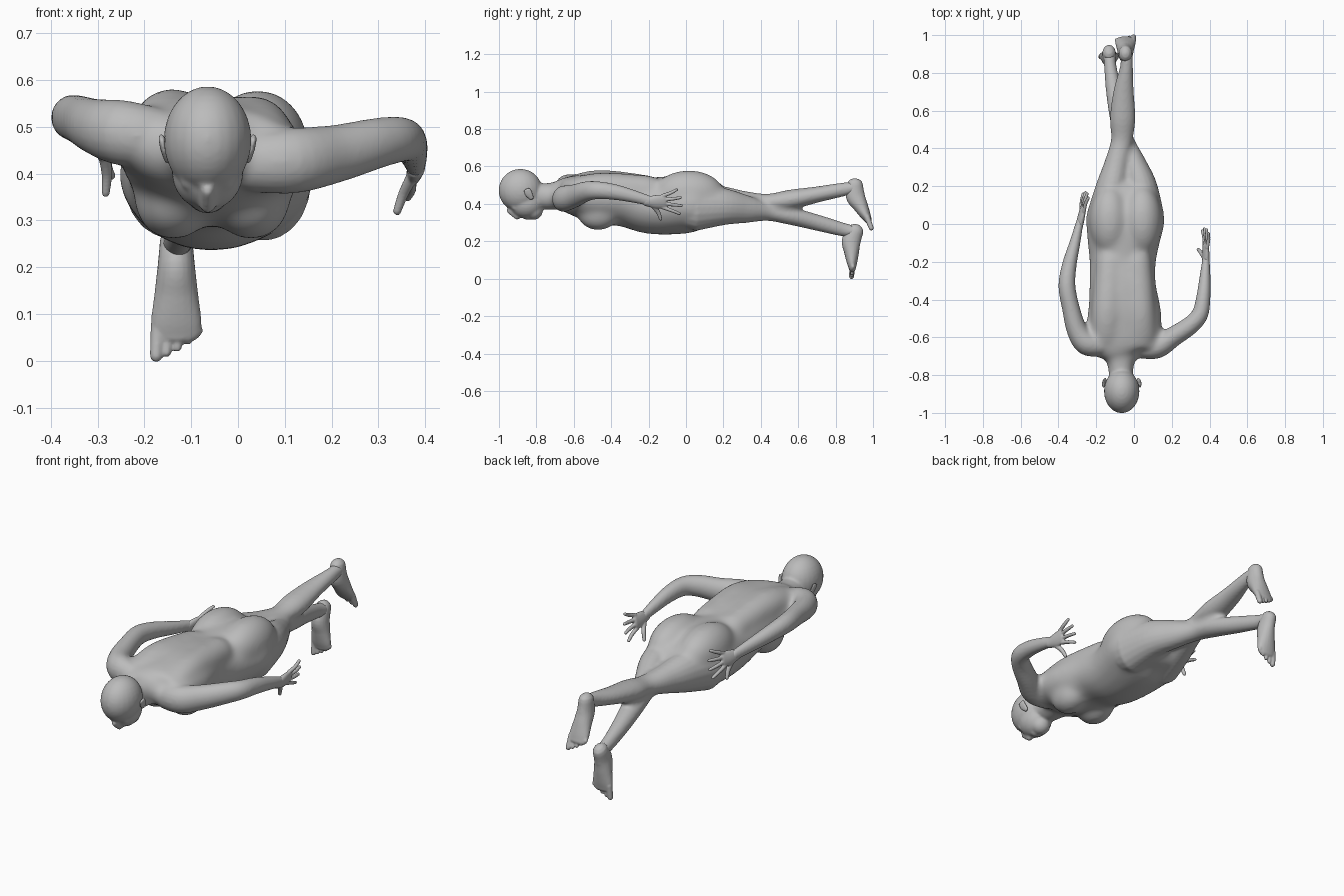
import bpy, bmesh, math
from mathutils import Vector, Matrix

if "Cube" in bpy.data.objects:
    bpy.data.objects.remove(bpy.data.objects["Cube"])

clay = bpy.data.materials.new("grey_clay")
clay.use_nodes = True
GREY = (0.5, 0.5, 0.5, 1)
clay.diffuse_color = GREY
clay.node_tree.nodes["Principled BSDF"].inputs["Base Color"].default_value = GREY

SIDES = 20
STEPS = 5
MID = -0.055          # x of the body's centre line
HX = -0.065           # x of the head's centre line


def spline(a, b, c, d, t):
    return 0.5 * (2 * b + (c - a) * t + (2 * a - 5 * b + 4 * c - d) * t * t
                  + (3 * b - a - 3 * c + d) * t ** 3)


def loft(bm, sections, up=(0, 0, 1)):
    """Closed limb through sections (x, y, z, half width, half depth) with domed ends."""
    rows = [Vector(s) for s in sections]
    pad = [rows[0]] + rows + [rows[-1]]
    path = [Vector([spline(*(pad[i + k][j] for k in range(4)), n / STEPS) for j in range(5)])
            for i in range(len(rows) - 1) for n in range(STEPS)] + [rows[-1]]
    spots = [Vector(q[:3]) for q in path]
    rings = []
    for i, p in enumerate(path):
        tangent = (spots[min(i + 1, len(spots) - 1)] - spots[max(i - 1, 0)]).normalized()
        rings.append((spots[i], tangent, p[3], p[4]))

    def dome(ring, sign):
        c, t, a, b = ring
        r = min(a, b)
        return [(c + t * sign * r * math.sin(g), t, a * math.cos(g), b * math.cos(g))
                for g in (0.5, 1.0, 1.45)]

    rings = dome(rings[0], -1)[::-1] + rings + dome(rings[-1], 1)
    loops = []
    for c, t, a, b in rings:
        side = t.cross(Vector(up)).normalized()
        rise = side.cross(t)
        loops.append([bm.verts.new(c + side * a * math.cos(w) + rise * b * math.sin(w))
                      for w in (math.tau * k / SIDES for k in range(SIDES))])
    for lo, hi in zip(loops, loops[1:]):
        for k in range(SIDES):
            n = (k + 1) % SIDES
            bm.faces.new((lo[k], lo[n], hi[n], hi[k]))
    bm.faces.new(loops[0][::-1])
    bm.faces.new(loops[-1])


def ball(bm, centre, radii):
    mat = Matrix.Translation(centre) @ Matrix.Diagonal((*radii, 1))
    bmesh.ops.create_uvsphere(bm, u_segments=24, v_segments=16, radius=1, matrix=mat)


def skin(name, bm, voxel, rounds, matrix=Matrix()):
    """Fuse the overlapping volumes into one smooth surface."""
    bm.transform(matrix)
    bmesh.ops.recalc_face_normals(bm, faces=bm.faces)
    mesh = bpy.data.meshes.new(name)
    bm.to_mesh(mesh)
    bm.free()
    mesh.materials.append(clay)
    obj = bpy.data.objects.new(name, mesh)
    bpy.context.collection.objects.link(obj)
    fuse = obj.modifiers.new("fuse", 'REMESH')
    fuse.mode = 'VOXEL'
    fuse.voxel_size = voxel
    fuse.use_smooth_shade = True
    relax = obj.modifiers.new("relax", 'SMOOTH')
    relax.factor = 0.5
    relax.iterations = rounds
    return obj


def melted(bm, voxel, rounds):
    """Return the fused, softened volume as a fresh bmesh."""
    obj = skin("core", bm, voxel, rounds)
    graph = bpy.context.evaluated_depsgraph_get()
    soft = bmesh.new()
    soft.from_object(obj, graph)
    bpy.data.objects.remove(obj)
    return soft


# Left leg passes below, right leg above
left_leg = [(.055, .05, .385, .103, .13), (.037, .2, .385, .085, .1),
            (0, .32, .372, .064, .075), (-.05, .44, .358, .051, .049),
            (-.075, .56, .335, .053, .047), (-.105, .7, .3, .043, .043),
            (-.125, .83, .265, .033, .037), (-.13, .9, .25, .032, .032)]
right_leg = [(-.145, .05, .39, .103, .13), (-.115, .2, .395, .085, .1),
             (-.09, .32, .398, .066, .07), (-.065, .44, .405, .057, .049),
             (-.06, .56, .423, .067, .053), (-.055, .7, .45, .054, .043),
             (-.04, .83, .475, .034, .037), (-.04, .89, .485, .032, .032)]

# Arms
left_arm = [(.03, -.65, .425, .06, .065), (.12, -.65, .428, .062, .07),
            (.21, -.595, .443, .053, .062), (.3, -.535, .466, .048, .054),
            (.35, -.475, .473, .044, .048), (.368, -.38, .463, .037, .042),
            (.376, -.28, .44, .029, .034), (.381, -.19, .415, .02, .027)]
right_arm = [(-.17, -.64, .475, .06, .065), (-.25, -.63, .488, .065, .07),
             (-.302, -.56, .5, .055, .06), (-.333, -.45, .513, .047, .053),
             (-.355, -.33, .52, .045, .048), (-.343, -.22, .507, .039, .042),
             (-.313, -.1, .482, .029, .034), (-.287, .01, .46, .02, .027)]

# Torso and neck
bm = bmesh.new()
loft(bm, [(-.065, -.69, .445, .1, .068), (-.07, -.655, .45, .175, .09),
          (-.06, -.59, .445, .2, .11), (-.05, -.48, .43, .197, .137),
          (-.06, -.33, .42, .178, .142), (-.06, -.2, .392, .177, .152),
          (-.055, -.08, .392, .195, .157), (-.045, .04, .398, .21, .15),
          (-.045, .12, .395, .175, .12)])
loft(bm, [(HX, -.85, .455, .066, .066), (-.07, -.76, .44, .069, .073),
          (-.07, -.67, .445, .09, .076)])

# Paired back, chest and seat volumes on both sides of the spine
for s in (-1, 1):
    lean = -.008 * s
    loft(bm, [(MID + s * .09, -.59, .475 + lean, .088, .075),
              (MID + s * .085, -.45, .493 + lean, .085, .083),
              (MID + s * .07, -.2, .475, .08, .078)])
    ball(bm, (MID + s * .083, -.47, .345), (.085, .11, .087))
    ball(bm, (MID + .012 + s * .085, .015, .455), (.11, .19, .125))
for limb in (left_leg, right_leg, left_arm, right_arm):
    loft(bm, limb)

# Soften the trunk, then add the limbs again at full thickness
bm = melted(bm, 0.011, 30)
for limb in (left_leg, right_leg, left_arm, right_arm):
    loft(bm, limb)

# Head, face down
ball(bm, (HX, -.885, .472), (.094, .117, .115))
ball(bm, (HX, -.855, .405), (.077, .093, .083))
ball(bm, (HX, -.815, .365), (.05, .05, .05))
loft(bm, [(HX, -.945, .367, .014, .018), (HX, -.9, .335, .018, .022)])
ball(bm, (HX, -.85, .327), (.028, .018, .012))
for s in (-1, 1):
    ball(bm, (HX + s * .036, -.915, .381), (.022, .018, .017))
skin("body_and_head", bm, 0.0065, 9)

# Ears
for side, s in (("right", -1), ("left", 1)):
    bm = bmesh.new()
    loft(bm, [(HX + s * .086, -.825, .43, .007, .013),
              (HX + s * .094, -.84, .453, .007, .021),
              (HX + s * .098, -.85, .475, .007, .019)], up=(0, 1, 0))
    skin(side + "_ear", bm, 0.004, 2)


def hand(name, place, turn, inner):
    """Hand reaching along +y; inner is the x side of the thumb."""
    bm = bmesh.new()
    loft(bm, [(0, -.02, 0, .019, .025), (0, .035, -.002, .018, .037), (0, .08, 0, .014, .038)])
    for i, length in enumerate((.065, .085, .09, .08)):
        z = .031 - .021 * i
        fan = z * 1.1
        loft(bm, [(0, .07, z, .01, .0105),
                  (-inner * .004, .08 + length * .5, z + fan * .5, .0095, .0095),
                  (0, .08 + length, z + fan, .008, .008)])
    loft(bm, [(inner * .003, .015, -.02, .013, .014), (inner * .012, .045, -.06, .011, .012),
              (inner * .016, .06, -.1, .009, .009)])
    skin(name, bm, 0.004, 2, Matrix.Translation(place)
         @ Matrix.Rotation(math.radians(turn), 4, 'Z') @ Matrix.Rotation(math.radians(14), 4, 'Y'))


hand("left_hand", (.381, -.195, .413), 1, -1)
hand("right_hand", (-.287, 0, .46), -12, 1)


def foot(name, place, tilt, inner):
    """Foot hanging from the heel; inner is the x side of the big toe."""
    bm = bmesh.new()
    loft(bm, [(0, 0, -.003, .035, .043), (0, -.016, -.06, .04, .051),
              (0, -.006, -.12, .047, .04), (0, .004, -.175, .054, .028),
              (0, .01, -.205, .052, .019)], up=(0, 1, 0))
    for i in range(5):
        x = inner * (.041 - .0215 * i)
        r = .016 if i == 0 else .0115
        tip = -.25 + .0045 * i + .0022 * i * i
        loft(bm, [(x * .95, .008, -.185, r, r), (x * 1.05, .012, tip, r * .85, r * .85)],
             up=(0, 1, 0))
    skin(name, bm, 0.0045, 3,
         Matrix.Translation(place) @ Matrix.Rotation(math.radians(tilt), 4, 'X'))


foot("left_foot", (-.132, .908, .26), -8, -1)
foot("right_foot", (-.045, .902, .505), 18, 1)
